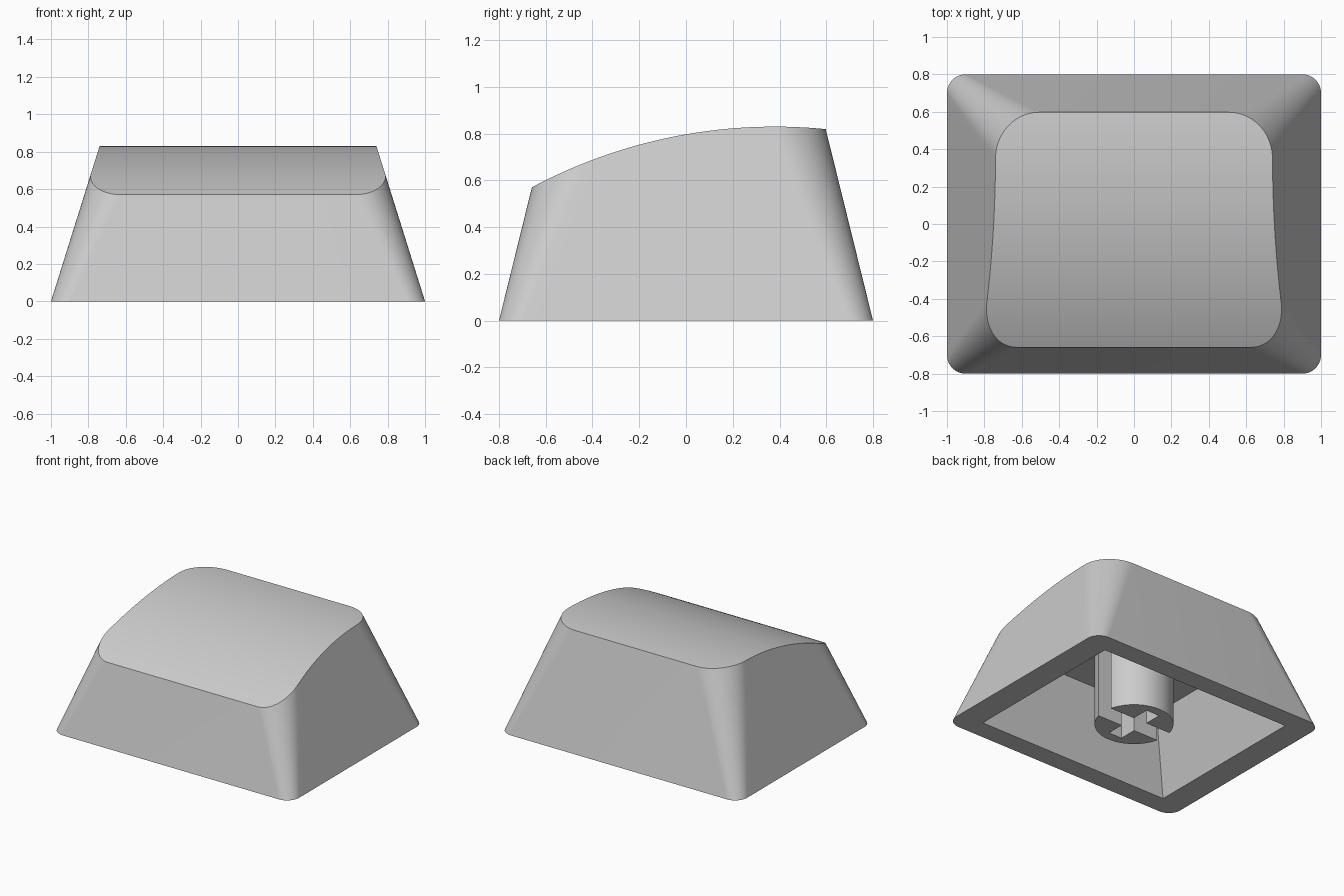
import bpy, bmesh, math

cube = bpy.data.objects.get("Cube")
if cube:
    bpy.data.objects.remove(cube, do_unlink=True)

CEILING = 0.55   # height of the hollow's flat ceiling

grey = bpy.data.materials.new("light_grey_plastic")
grey.use_nodes = True
colour = (0.6, 0.6, 0.6, 1)
grey.diffuse_color = colour
grey.node_tree.nodes["Principled BSDF"].inputs["Base Color"].default_value = colour


def finish(name, bm):
    bmesh.ops.recalc_face_normals(bm, faces=bm.faces)
    mesh = bpy.data.meshes.new(name)
    bm.to_mesh(mesh)
    bm.free()
    obj = bpy.data.objects.new(name, mesh)
    bpy.context.collection.objects.link(obj)
    mesh.materials.append(grey)
    bpy.ops.object.select_all(action='DESELECT')
    obj.select_set(True)
    bpy.context.view_layer.objects.active = obj
    bpy.ops.object.shade_smooth_by_angle(angle=math.radians(25))
    return obj


def dish_height(y):
    """Arc of the curved top, highest towards the back."""
    radius = 2.21
    return 0.83 - radius + math.sqrt(radius ** 2 - (y - 0.38) ** 2)


def wall_point(z, angle, side):
    """Point on the right half of the tapered outline at height z.
    side runs -1..1 along the straight flank."""
    r = 0.1 + 0.17 * z
    cx, cy = 1 - 0.313 * z - r, 0.8 - 0.247 * z - r
    return (cx + r * math.cos(angle), cy * side + r * math.sin(angle), z)


def wall_top(angle, side):
    """Where the slanted wall line meets the curved top."""
    z = 0.7
    for _ in range(30):
        z = dish_height(wall_point(z, angle, side)[1])
    return wall_point(z, angle, side)


# Outline of the right half, front to back: corner, flank, corner
CORNER, FLANK = 20, 24
quarter = math.pi / 2
outline = [(-quarter + quarter * i / CORNER, -1) for i in range(CORNER + 1)]
outline += [(0, -1 + 2 * i / FLANK) for i in range(1, FLANK)]
outline += [(quarter * i / CORNER, 1) for i in range(CORNER + 1)]

# Cap shell: outer walls, curved top, flat rim and tapered hollow
bm = bmesh.new()
low, high = {}, {}
for s in (1, -1):
    low[s], high[s] = [], []
    for angle, side in outline:
        for row, (x, y, z) in ((low, wall_point(0, angle, side)), (high, wall_top(angle, side))):
            row[s].append(bm.verts.new((s * x, y, z)))
bottom = low[1] + low[-1][::-1]
top = high[1] + high[-1][::-1]
count = len(bottom)
for i in range(count):
    j = (i + 1) % count
    bm.faces.new((bottom[i], bottom[j], top[j], top[i]))
for i in range(len(outline) - 1):
    bm.faces.new((high[1][i], high[1][i + 1], high[-1][i + 1], high[-1][i]))

signs = ((1, 1), (-1, 1), (-1, -1), (1, -1))
mouth = [bm.verts.new((sx * 0.805, sy * 0.65, 0)) for sx, sy in signs]
roof = [bm.verts.new((sx * (0.805 - 0.313 * CEILING), sy * (0.65 - 0.247 * CEILING), CEILING))
        for sx, sy in signs]
for i in range(4):
    j = (i + 1) % 4
    bm.faces.new((mouth[i], mouth[j], roof[j], roof[i]))
bm.faces.new(roof)
rim = [bm.edges.get((loop[i - 1], loop[i])) for loop in (bottom, mouth) for i in range(len(loop))]
bmesh.ops.triangle_fill(bm, edges=rim, use_beauty=True, normal=(0, 0, -1))
finish("cap_shell", bm)

# Stem: two mirrored halves of a post around a cross-shaped socket
STEM_R, GAP, ARM, REACH = 0.27, 0.065, 0.055, 0.2
start = math.asin(GAP / STEM_R)
steps = 32
profile = []
for i in range(steps + 1):
    a = start + (math.pi - 2 * start) * i / steps
    profile.append((STEM_R * math.cos(a), STEM_R * math.sin(a)))
profile += [(-ARM, GAP), (-ARM, REACH), (ARM, REACH), (ARM, GAP)]

bm = bmesh.new()
for s in (1, -1):
    face = bm.faces.new([bm.verts.new((x, s * y, 0)) for x, y in profile])
    grown = bmesh.ops.extrude_face_region(bm, geom=[face], use_keep_orig=True)["geom"]
    bmesh.ops.translate(bm, vec=(0, 0, CEILING + 0.005),
                        verts=[g for g in grown if isinstance(g, bmesh.types.BMVert)])
finish("socket_stem", bm)
